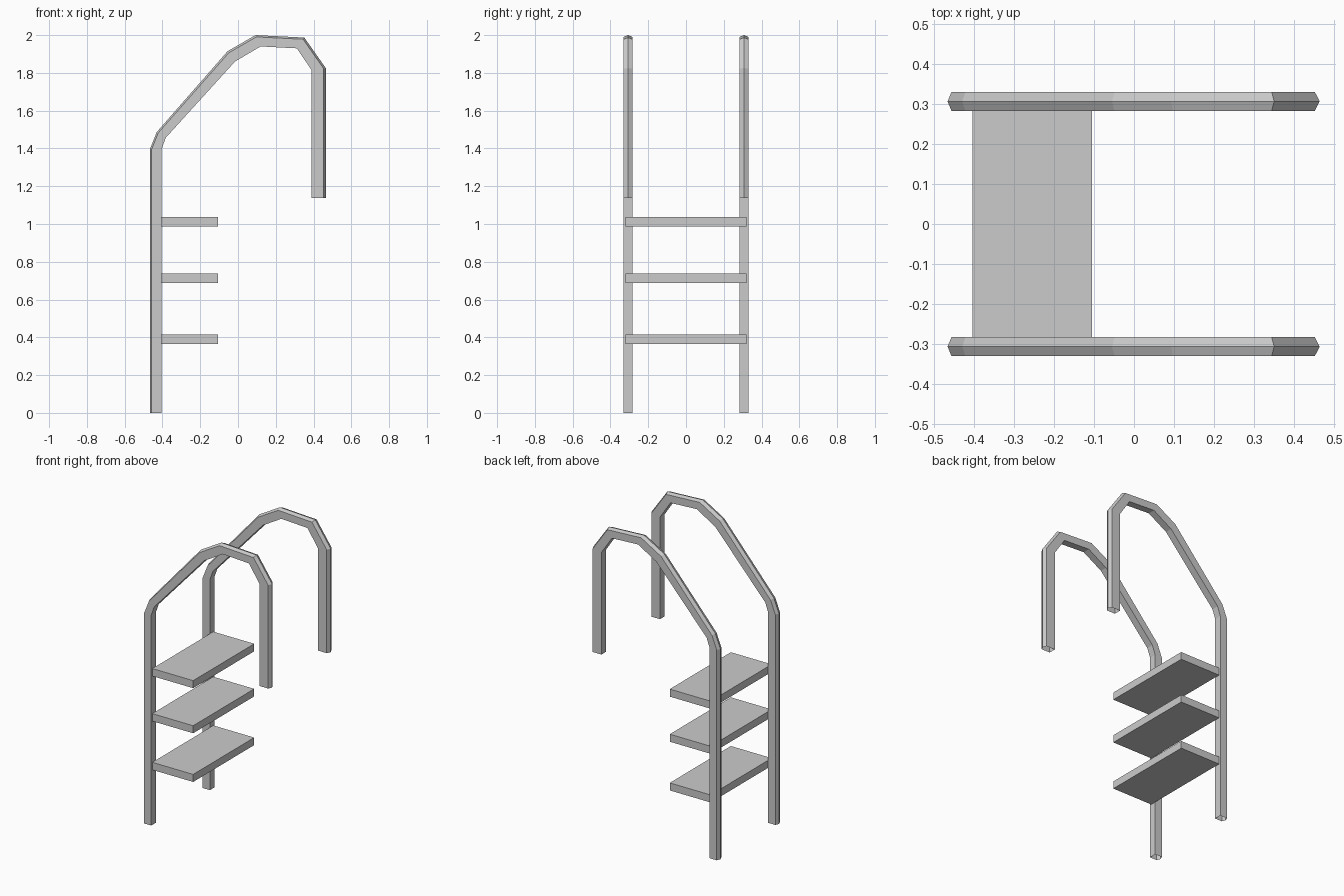
import bpy, bmesh

if "Cube" in bpy.data.objects:
    bpy.data.objects.remove(bpy.data.objects["Cube"])

# Side outline of a handrail: outer ridge and inner face, as (x, z)
OUTER = [(-0.467, 0), (-0.467, 1.395), (-0.43, 1.487), (-0.055, 1.915),
         (0.093, 2.0), (0.351, 1.987), (0.465, 1.825), (0.465, 1.138)]
INNER = [(-0.405, 0), (-0.405, 1.395), (-0.383, 1.456), (-0.016, 1.86),
         (0.12, 1.94), (0.312, 1.93), (0.389, 1.815), (0.389, 1.138)]
# Five-sided section: (fraction from outer to inner, sideways offset)
SECTION = [(0, 0), (0.16, 0.024), (1, 0.024), (1, -0.024), (0.16, -0.024)]


def finish(name, bm):
    bmesh.ops.recalc_face_normals(bm, faces=bm.faces)
    mesh = bpy.data.meshes.new(name)
    bm.to_mesh(mesh)
    bm.free()
    obj = bpy.data.objects.new(name, mesh)
    bpy.context.collection.objects.link(obj)
    return obj


def handrail(name, y):
    bm = bmesh.new()
    rings = [[bm.verts.new((ox + (ix - ox) * t, y + dy, oz + (iz - oz) * t))
              for t, dy in SECTION]
             for (ox, oz), (ix, iz) in zip(OUTER, INNER)]
    n = len(SECTION)
    for a, b in zip(rings, rings[1:]):
        for i in range(n):
            j = (i + 1) % n
            bm.faces.new((a[i], a[j], b[j], b[i]))
    finish(name, bm)


def tread(name, z):
    bm = bmesh.new()
    bmesh.ops.create_cube(bm, size=1)
    bmesh.ops.scale(bm, vec=(0.3, 0.64, 0.05), verts=bm.verts)
    bmesh.ops.translate(bm, vec=(-0.255, 0, z), verts=bm.verts)
    finish(name, bm)


# Pair of open-ended tubular handrails
handrail("front_handrail", -0.307)
handrail("back_handrail", 0.307)

# Three flat treads
for name, z in (("lower_tread", 0.39), ("middle_tread", 0.713), ("upper_tread", 1.012)):
    tread(name, z)
